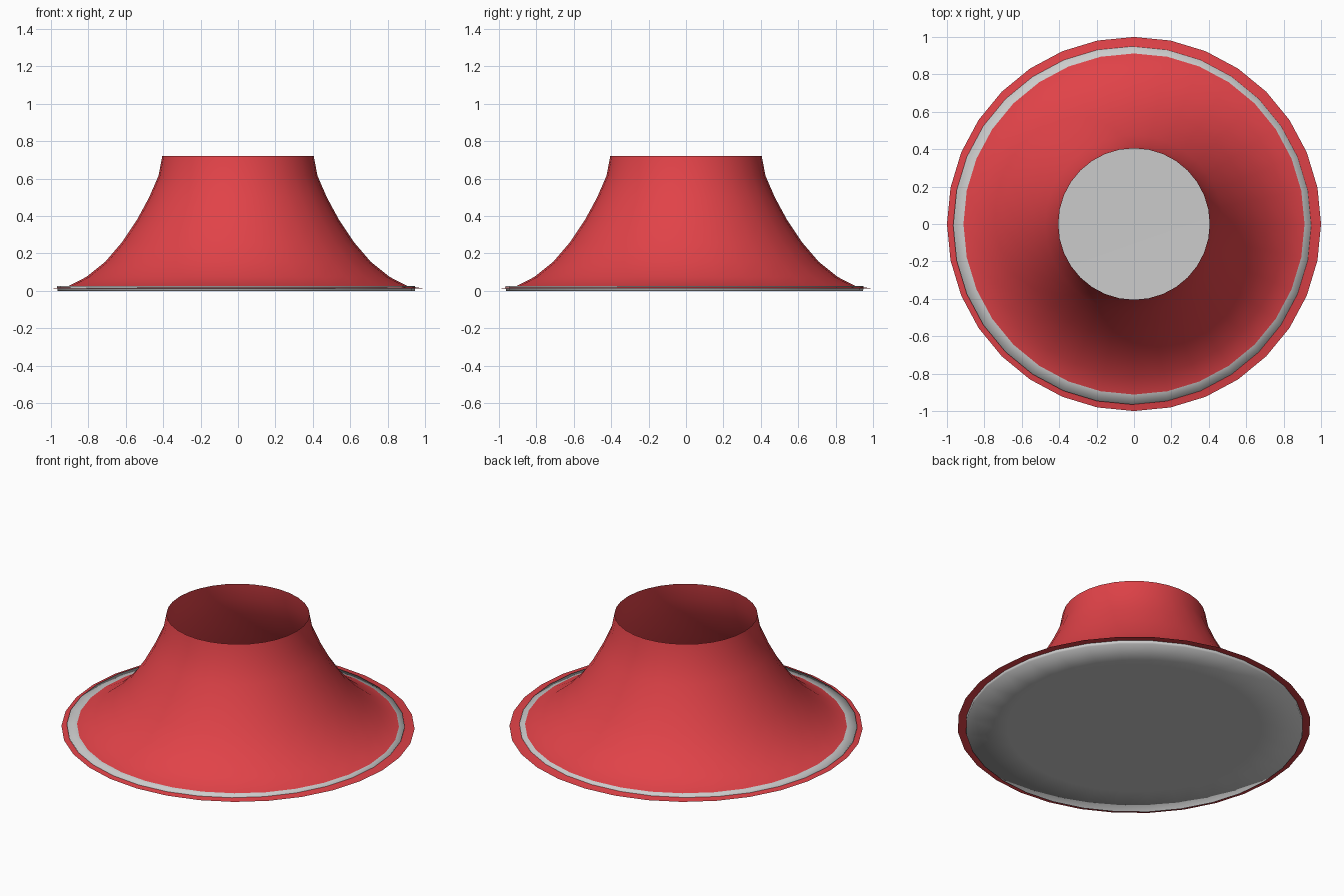
import bpy, bmesh, math

if "Cube" in bpy.data.objects:
    bpy.data.objects.remove(bpy.data.objects["Cube"])

SIDES = 32


def lathe(name, profile, centre=(0, 0), cap_ends=False, colour=None, smooth=True):
    """Revolve a (radius, z) profile about the vertical axis."""
    bm = bmesh.new()
    rings = []
    for r, z in profile:
        rings.append([bm.verts.new((r * math.cos(2 * math.pi * i / SIDES),
                                    r * math.sin(2 * math.pi * i / SIDES), z))
                      for i in range(SIDES)])
    for a, b in zip(rings, rings[1:]):
        for i in range(SIDES):
            j = (i + 1) % SIDES
            bm.faces.new((a[i], a[j], b[j], b[i]))
    if cap_ends:
        bm.faces.new(list(reversed(rings[0])))
        bm.faces.new(rings[-1])
    for f in bm.faces:
        f.smooth = smooth
    mesh = bpy.data.meshes.new(name)
    bm.to_mesh(mesh)
    bm.free()
    obj = bpy.data.objects.new(name, mesh)
    obj.location = (centre[0], centre[1], 0)
    bpy.context.collection.objects.link(obj)
    if colour:
        mat = bpy.data.materials.new(name + "_colour")
        mat.diffuse_color = colour
        mat.use_nodes = True
        mat.node_tree.nodes["Principled BSDF"].inputs["Base Color"].default_value = mat.diffuse_color
        mesh.materials.append(mat)
    return obj


# Thin flared skin, open at the top, its brim dipping through the base plate
lathe("flared_shell",
      [(1.0, 0.012), (0.905, 0.026), (0.81, 0.075), (0.71, 0.155),
       (0.62, 0.26), (0.54, 0.38), (0.475, 0.50), (0.425, 0.615), (0.405, 0.72)],
      colour=(0.75, 0.055, 0.065, 1))

# Thin grey plate, slightly off centre, with soft shading near its rim
lathe("base_plate",
      [(0.72, 0.0), (0.955, 0.0), (0.957, 0.025), (0.88, 0.025), (0.5, 0.018)],
      centre=(-0.01, -0.008), cap_ends=True)
